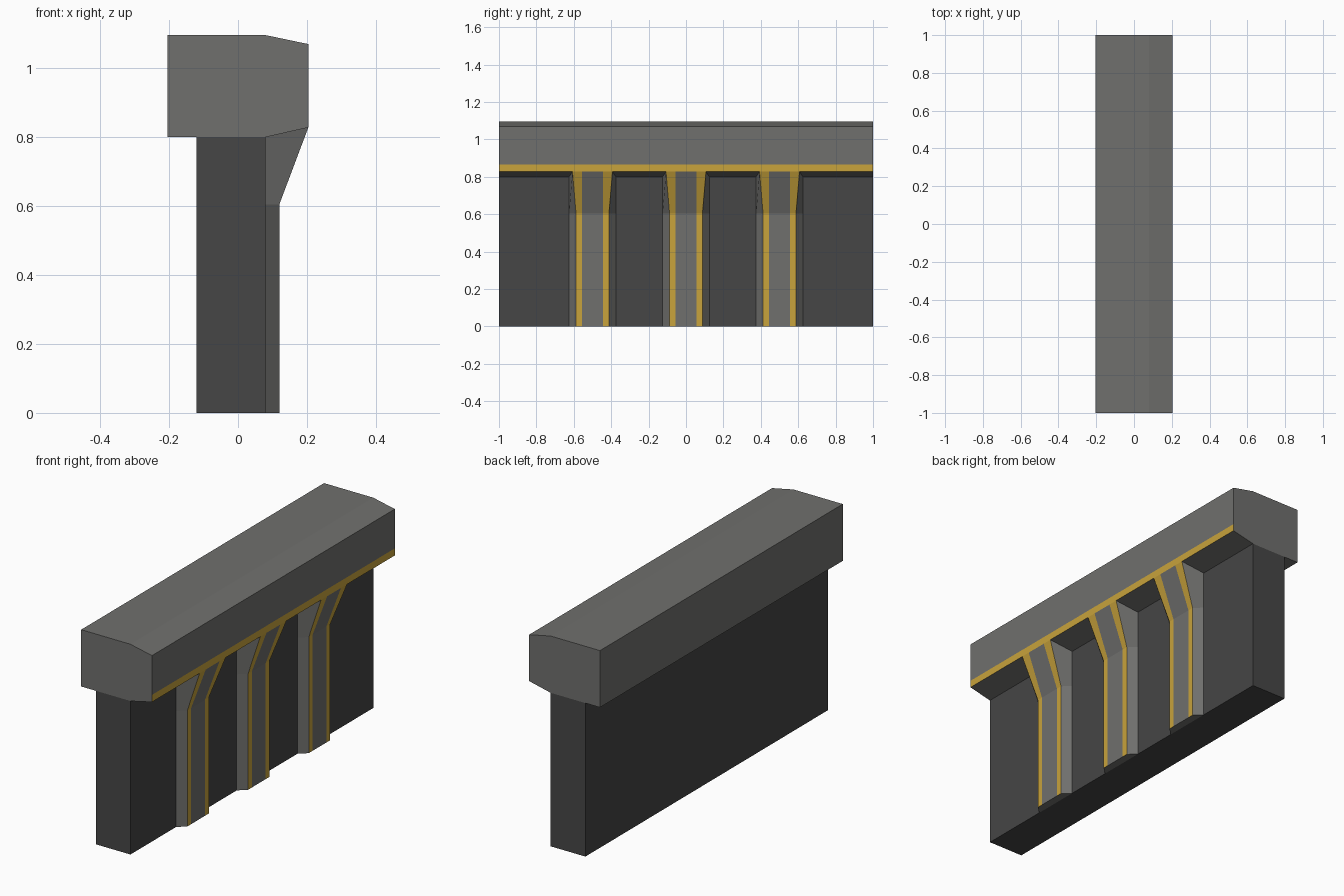
import bpy, bmesh

if "Cube" in bpy.data.objects:
    bpy.data.objects.remove(bpy.data.objects["Cube"])


def material(name, rgb):
    m = bpy.data.materials.new(name)
    m.diffuse_color = (*rgb, 1)
    m.use_nodes = True
    m.node_tree.nodes["Principled BSDF"].inputs["Base Color"].default_value = m.diffuse_color
    return m


GREY = material("concrete grey", (0.162, 0.162, 0.155))
DARK = material("dark grey", (0.061, 0.061, 0.061))
GOLD = material("gold trim", (0.578, 0.366, 0.045))


def finish(bm, name, mats):
    bmesh.ops.recalc_face_normals(bm, faces=bm.faces[:])
    me = bpy.data.meshes.new(name)
    bm.to_mesh(me)
    bm.free()
    for m in mats:
        me.materials.append(m)
    ob = bpy.data.objects.new(name, me)
    bpy.context.collection.objects.link(ob)
    return ob


def extrude_profile(name, pts, mats, trim=None):
    """Extrude an xz outline along y; trim(face) marks faces of material 1."""
    bm = bmesh.new()
    a = [bm.verts.new((x, -1, z)) for x, z in pts]
    b = [bm.verts.new((x, 1, z)) for x, z in pts]
    bm.faces.new(a)
    bm.faces.new(b)
    for i in range(len(pts)):
        j = (i + 1) % len(pts)
        f = bm.faces.new((a[i], a[j], b[j], b[i]))
        if trim and trim(f.calc_center_median()):
            f.material_index = 1
    return finish(bm, name, mats)


# wall panel
extrude_profile("wall", [(-0.12, 0), (0.08, 0), (0.08, 0.8), (-0.12, 0.8)], [DARK])

# top beam, with a gold band along the lower front edge
extrude_profile("top_beam",
                [(-0.204, 0.8), (0.08, 0.8), (0.204, 0.828), (0.204, 0.865),
                 (0.204, 1.07), (0.08, 1.096), (-0.204, 1.096)],
                [GREY, GOLD], lambda c: c.x > 0.2 and c.z < 0.86)


# flared pillars with gold edge stripes
def pillar(name, y0):
    bm = bmesh.new()
    rows = []
    # front x, front z, front half width, root z
    for x, z, hw, rz in [(0.12, 0, 0.088, 0), (0.12, 0.605, 0.088, 0.605),
                         (0.204, 0.828, 0.107, 0.8)]:
        row = [(0.08, -0.125, rz), (x, -hw, z), (x, -0.057, z),
               (x, 0.057, z), (x, hw, z), (0.08, 0.125, rz)]
        rows.append([bm.verts.new((px, y0 + py, pz)) for px, py, pz in row])
    for lo, hi in zip(rows, rows[1:]):
        for i in range(5):
            f = bm.faces.new((lo[i], lo[i + 1], hi[i + 1], hi[i]))
            f.material_index = int(i in (1, 3))
    bm.faces.new(rows[0][::-1])  # foot
    finish(bm, name, [GREY, GOLD])


for n, y in enumerate((-0.5, 0, 0.5), 1):
    pillar(f"pillar_{n}", y)
